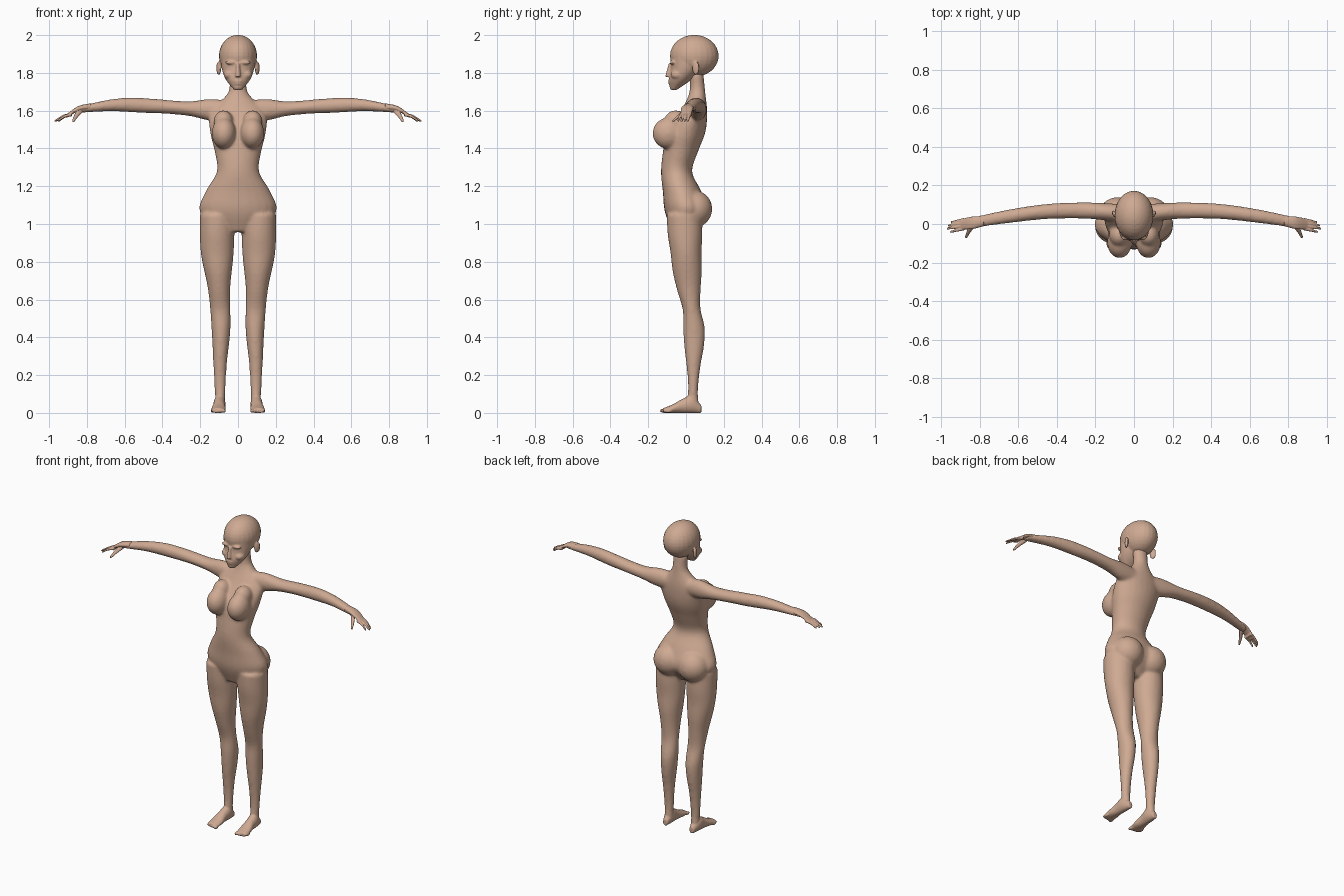
import bpy
import bmesh
from math import cos, sin, tau
from mathutils import Matrix, Vector

default_cube = bpy.data.objects.get("Cube")
if default_cube:
    bpy.data.objects.remove(default_cube, do_unlink=True)

# One skin colour for the whole figure
SKIN = (.62, .4, .29, 1)
skin = bpy.data.materials.new("warm_skin")
skin.use_nodes = True
skin.diffuse_color = SKIN
shader = skin.node_tree.nodes["Principled BSDF"]
shader.inputs["Base Color"].default_value = SKIN
shader.inputs["Roughness"].default_value = .6

CENTRE = (1,)
BOTH = (1, -1)
ACROSS = {"x": (Vector((0, 1, 0)), Vector((0, 0, 1))),
          "y": (Vector((1, 0, 0)), Vector((0, 0, 1))),
          "z": (Vector((1, 0, 0)), Vector((0, 1, 0)))}


def curve(values, t):
    """Smooth value at t along evenly spaced knots."""
    last = len(values) - 1
    if last == 0:
        return values[0]
    index = min(int(t * last), last - 1)
    f = t * last - index
    here, after = values[index], values[index + 1]
    before = values[index - 1] if index > 0 else 2 * here - after
    beyond = values[index + 2] if index + 2 <= last else 2 * after - here
    slope_here = (after - before) / 2
    slope_after = (beyond - here) / 2
    step = after - here
    return (here + f * slope_here
            + f ** 2 * (3 * step - 2 * slope_here - slope_after)
            + f ** 3 * (slope_here + slope_after - 2 * step))


def loft(bm, axis, x, y, z, width, depth, sides=CENTRE, sections=32, segments=24):
    """Closed tube of elliptical sections; each argument is a run of knots."""
    u, v = ACROSS[axis]
    angles = [tau * i / segments for i in range(segments)]
    for side in sides:
        loops = []
        for section in range(sections + 1):
            t = section / sections
            centre = Vector((curve(x, t), curve(y, t), curve(z, t)))
            a, b = curve(width, t), curve(depth, t)
            loop = []
            for angle in angles:
                point = centre + u * a * cos(angle) + v * b * sin(angle)
                point.x *= side
                loop.append(bm.verts.new(point))
            loops.append(loop)
        for low, high in zip(loops, loops[1:]):
            for i in range(segments):
                bm.faces.new((low[i - 1], low[i], high[i], high[i - 1]))
        bm.faces.new(loops[0])
        bm.faces.new(loops[-1])


def ellipsoid(bm, centre, radii, sides=CENTRE, turn=0):
    """Rounded mass, optionally mirrored and turned about the vertical."""
    for side in sides:
        x, y, z = centre
        matrix = (Matrix.Translation((x * side, y, z))
                  @ Matrix.Rotation(turn * side, 4, "Z")
                  @ Matrix.Diagonal((*radii, 1)))
        bmesh.ops.create_uvsphere(bm, u_segments=24, v_segments=16,
                                  radius=1, matrix=matrix)


def finish(bm, name, voxel, smoothing, swell):
    """Fuse the overlapping volumes into one smooth skin."""
    bmesh.ops.recalc_face_normals(bm, faces=bm.faces)
    mesh = bpy.data.meshes.new(name)
    bm.to_mesh(mesh)
    bm.free()
    mesh.materials.append(skin)
    for face in mesh.polygons:
        face.use_smooth = True
    obj = bpy.data.objects.new(name, mesh)
    bpy.context.scene.collection.objects.link(obj)
    fuse = obj.modifiers.new("fuse", "REMESH")
    fuse.mode = "VOXEL"
    fuse.voxel_size = voxel
    fuse.use_smooth_shade = True
    relax = obj.modifiers.new("relax", "SMOOTH")
    relax.factor = .5
    relax.iterations = smoothing
    restore = obj.modifiers.new("restore_volume", "DISPLACE")
    restore.mid_level = 0
    restore.strength = swell


# Torso and neck, from the crotch upwards
body = bmesh.new()
loft(body, "z", x=(0,), z=(.96, 1.8),
     y=(-.02, 0, -.02, -.05, -.03, 0, .04, .06, .055),
     width=(.08, .2, .17, .11, .12, .145, .145, .05, .045),
     depth=(.05, .11, .1, .08, .09, .1, .07, .04, .035))

# Bust and seat
ellipsoid(body, (.075, -.095, 1.48), (.062, .08, .08), BOTH)
ellipsoid(body, (.077, -.055, 1.54), (.05, .06, .06), BOTH)
ellipsoid(body, (.087, .045, 1.08), (.095, .092, .095), BOTH)

# Legs, from the hip down to the ankle
loft(body, "z", x=(.11, .11, .1, .09, .095, .095), z=(1.05, .05),
     y=(-.01, 0, .015, .042, .04, .036),
     width=(.09, .085, .056, .048, .033, .023),
     depth=(.09, .09, .08, .075, .06, .045, .055, .05, .035, .025, .025),
     sides=BOTH)

# Arms, from the shoulder out to the wrist
loft(body, "x", x=(.05, .85), y=(.055, .07, .065, .04, .005),
     z=(1.6, 1.61, 1.625, 1.63, 1.605),
     width=(.045, .04, .037, .033, .026),
     depth=(.05, .055, .037, .034, .036, .037, .031, .023, .015),
     sides=BOTH)
finish(body, "body", voxel=.008, smoothing=12, swell=.0025)

# Head: skull and tapering jaw
head = bmesh.new()
ellipsoid(head, (0, .044, 1.89), (.1, .128, .11))
loft(head, "z", x=(0,), z=(1.71, 1.88), y=(-.065, -.03, 0, .01),
     width=(.02, .065, .085, .09), depth=(.015, .06, .08, .09))

# Nose, lips, chin, brows, cheeks and ears
loft(head, "z", x=(0,), y=(-.085,), z=(1.85, 1.78),
     width=(.007, .015), depth=(.006, .025))
ellipsoid(head, (0, -.084, 1.756), (.024, .01, .006))
ellipsoid(head, (0, -.082, 1.743), (.02, .01, .007))
ellipsoid(head, (0, -.068, 1.726), (.022, .018, .014))
ellipsoid(head, (.035, -.07, 1.855), (.032, .014, .01), BOTH)
ellipsoid(head, (.045, -.045, 1.79), (.03, .035, .025), BOTH)
ellipsoid(head, (.102, .052, 1.825), (.009, .02, .036), BOTH, turn=-.5)
finish(head, "head", voxel=.005, smoothing=5, swell=.001)

# Palms
hands = bmesh.new()
loft(hands, "x", x=(.78, .91), y=(.014, -.003), z=(1.62, 1.61, 1.57),
     width=(.025, .032, .025), depth=(.018, .013, .008), sides=BOTH)

# Four fingers, evenly spread, and the thumb
for i, reach in enumerate((.955, .97, .965, .95)):
    spread = i - 1.5
    loft(hands, "x", x=(.88, reach), z=(1.58, 1.57, 1.545),
         y=(.015 * spread, .017 * spread - .016),
         width=(.009, .005), depth=(.009, .005), sides=BOTH)
loft(hands, "y", x=(.835, .857, .873), y=(-.005, -.072), z=(1.6, 1.543),
     width=(.016, .011, .006), depth=(.013, .01, .006), sides=BOTH)
finish(hands, "hands", voxel=.0035, smoothing=4, swell=.001)

# Ankles
feet = bmesh.new()
loft(feet, "z", x=(.095,), y=(.036,), z=(.14, .04),
     width=(.023, .026), depth=(.022, .03), sides=BOTH)

# Feet, from heel to ball; the half height keeps the sole on the floor
foot_height = (.02, .045, .036, .022, .012)
loft(feet, "y", x=(.095, .105), y=(.08, -.12), z=foot_height,
     width=(.015, .03, .03, .037, .035), depth=foot_height, sides=BOTH)

# Toes
for i in range(5):
    ellipsoid(feet, (.075 + .015 * i, -.118 + .006 * i, .011),
              (.009, .02, .01), BOTH)
finish(feet, "feet", voxel=.004, smoothing=4, swell=.001)
